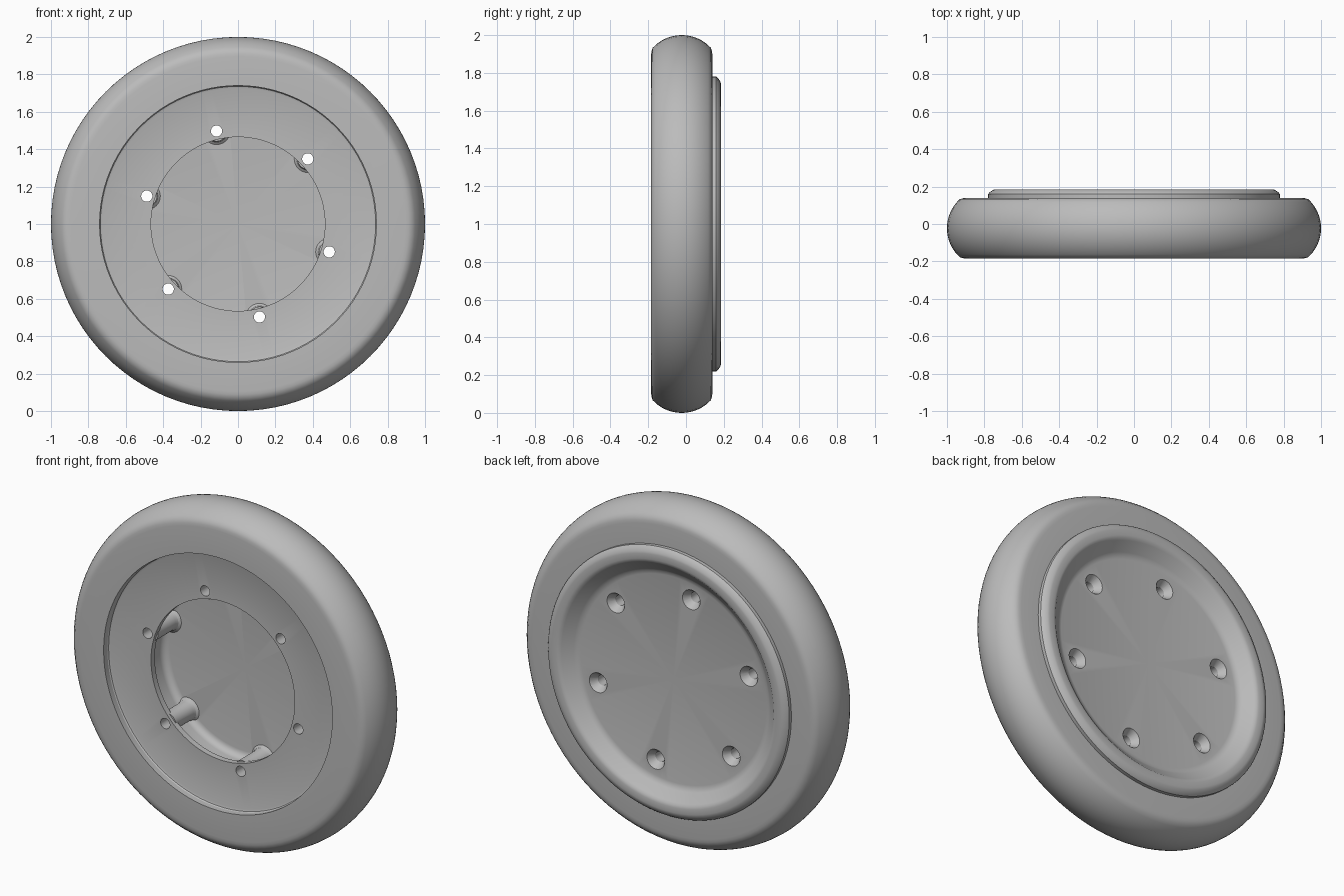
import bpy, bmesh, math
from mathutils import Vector, Matrix

cube = bpy.data.objects.get("Cube")
if cube:
    bpy.data.objects.remove(cube, do_unlink=True)

grey = bpy.data.materials.new("plain grey")
grey.use_nodes = True
grey.diffuse_color = (0.5, 0.5, 0.5, 1)
grey.node_tree.nodes["Principled BSDF"].inputs["Base Color"].default_value = (0.5, 0.5, 0.5, 1)

CENTRE = Vector((0, 0, 1))
HOLE_CIRCLE = 0.51
HOLE_ANGLES = [math.radians(43 + 60 * i) for i in range(6)]


def lathe(name, profile, segments, positions=(CENTRE,)):
    """Spin a closed (radius, y) profile around the y axis at each position."""
    bm = bmesh.new()
    for pos in positions:
        verts = [bm.verts.new((r, y, 0)) for r, y in profile]
        edges = [bm.edges.new((a, b)) for a, b in zip(verts, verts[1:] + verts[:1])
                 if a.co.x > 0 or b.co.x > 0]
        geom = verts + edges
        done = bmesh.ops.spin(bm, geom=geom, cent=(0, 0, 0), axis=(0, 1, 0),
                              angle=math.tau, steps=segments, use_merge=True)
        new = {v for v in bm.verts if not v.tag}
        bmesh.ops.transform(bm, matrix=Matrix.Translation(pos), verts=list(new))
        for v in new:
            v.tag = True
    bmesh.ops.remove_doubles(bm, verts=bm.verts, dist=0.00005)
    bmesh.ops.recalc_face_normals(bm, faces=bm.faces)
    mesh = bpy.data.meshes.new(name)
    bm.to_mesh(mesh)
    bm.free()
    mesh.materials.append(grey)
    obj = bpy.data.objects.new(name, mesh)
    bpy.context.collection.objects.link(obj)
    return obj


def combine(target, helper, operation):
    """Apply a boolean, then drop the helper."""
    bpy.context.view_layer.objects.active = target
    mod = target.modifiers.new(operation, 'BOOLEAN')
    mod.operation = operation
    mod.solver = 'EXACT'
    mod.object = helper
    bpy.ops.object.modifier_apply(modifier=mod.name)
    bpy.data.objects.remove(helper, do_unlink=True)


def smooth(obj):
    bpy.ops.object.select_all(action='DESELECT')
    obj.select_set(True)
    bpy.context.view_layer.objects.active = obj
    bpy.ops.object.shade_smooth_by_angle(angle=math.radians(32))


# Tyre: flat side walls, small rounded shoulders and a domed tread
R = 0.21
limit = math.asin(0.155 / R)
tread = [(1 - R + R * math.cos(a), -0.0225 + R * math.sin(a))
         for a in (limit * (i / 8 - 1) for i in range(17))]
tyre = lathe("tyre", [(0.74, -0.185), (0.895, -0.185), (0.912, -0.183)] + tread
             + [(0.912, 0.138), (0.895, 0.14), (0.74, 0.14)], 96)

# Rim: recessed front plate, hollow hub and dished back with a raised lip
fillet = [(0.49 + 0.04 * math.sin(a), 0.03 + 0.04 * math.cos(a))
          for a in (math.pi / 2 * i / 5 for i in range(6))]
rim = lathe("rim", [(0, 0.07)] + fillet + [
    (0.53, -0.105), (0.465, -0.105), (0.465, -0.14), (0.725, -0.14),
    (0.736, -0.144), (0.742, -0.155), (0.75, -0.155), (0.75, 0.13),
    (0.78, 0.135), (0.78, 0.16), (0.773, 0.169), (0.752, 0.183), (0.74, 0.185),
    (0.71, 0.185), (0.695, 0.181), (0.685, 0.172), (0.635, 0.13),
    (0.622, 0.12), (0.6, 0.115), (0, 0.115)], 96)

# Screw bosses inside the hub, flared at the floor
spots = [CENTRE + HOLE_CIRCLE * Vector((math.cos(a), 0, math.sin(a))) for a in HOLE_ANGLES]
bosses = lathe("boss_helper", [(0, -0.12), (0.055, -0.12), (0.055, 0.045),
                               (0.06, 0.06), (0.075, 0.072), (0.075, 0.085), (0, 0.085)], 32, spots)
combine(rim, bosses, 'UNION')

# Countersunk screw holes right through the rim
drills = lathe("drill_helper", [(0, -0.3), (0.03, -0.3), (0.03, 0.075),
                                (0.058, 0.116), (0.058, 0.3), (0, 0.3)], 32, spots)
combine(rim, drills, 'DIFFERENCE')

for part in (tyre, rim):
    smooth(part)
